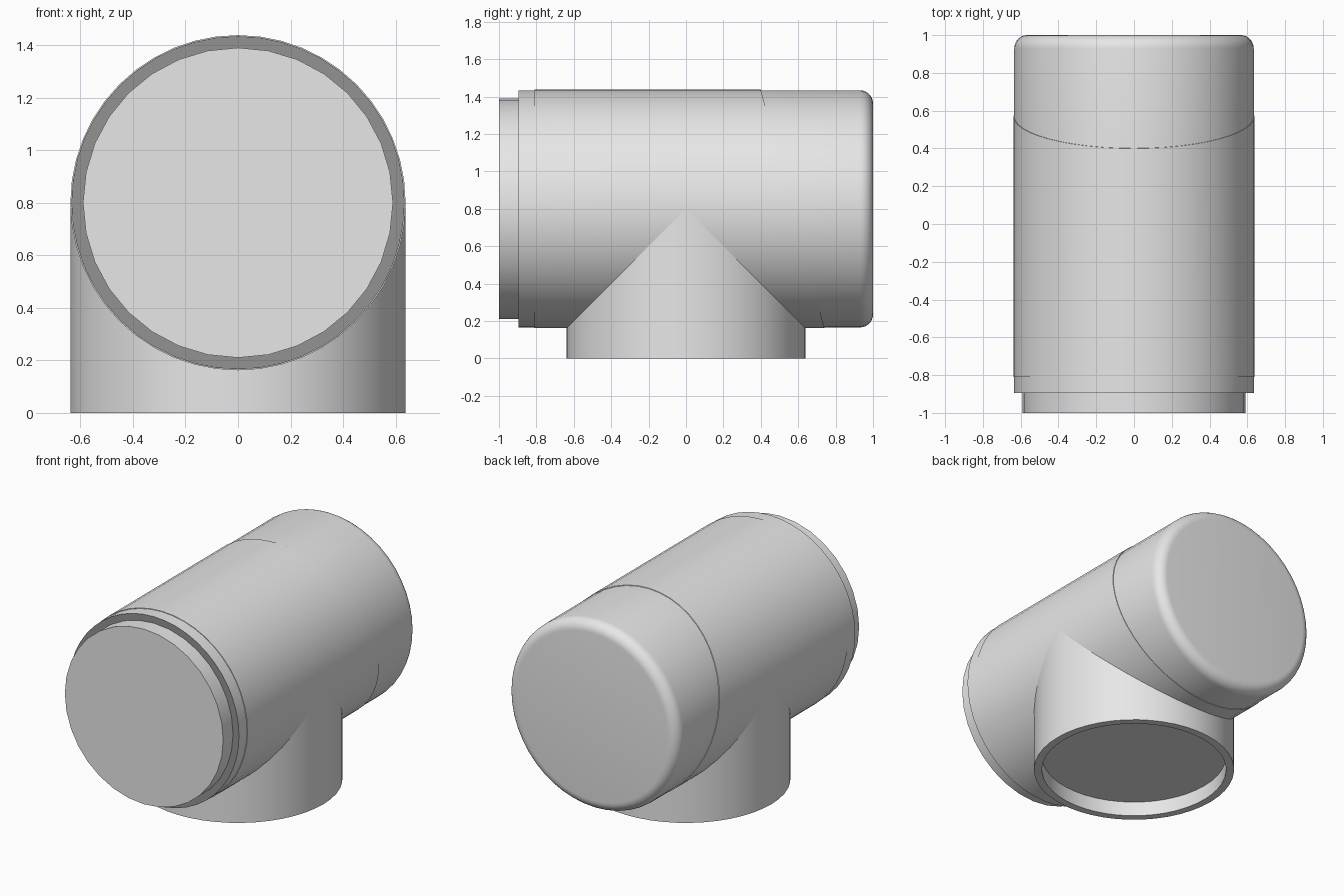
import bpy, bmesh, math

if "Cube" in bpy.data.objects:
    bpy.data.objects.remove(bpy.data.objects["Cube"])

def material(name, v):
    m = bpy.data.materials.new(name)
    m.diffuse_color = (v, v, v, 1)
    m.use_nodes = True
    m.node_tree.nodes["Principled BSDF"].inputs["Base Color"].default_value = m.diffuse_color
    return m

grey = material("light grey", 0.8)
dark = material("dark grey", 0.29)

AXIS_Z = 0.80   # height of the horizontal barrel axis
R = 0.638       # main radius

def lathe(name, profile, place, sides=48, dark_rule=None):
    """Revolve (radius, height) points; place() maps x, y, height to the scene."""
    bm = bmesh.new()
    rings = []
    for r, h in profile:
        ring = []
        for i in range(sides):
            a = 2 * math.pi * i / sides
            ring.append(bm.verts.new(place(r * math.cos(a), r * math.sin(a), h)))
        rings.append(ring)
    for a, b in zip(rings, rings[1:]):
        for i in range(sides):
            j = (i + 1) % sides
            bm.faces.new((a[i], a[j], b[j], b[i]))
    bm.faces.new(rings[0])
    bm.faces.new(rings[-1])
    bmesh.ops.recalc_face_normals(bm, faces=bm.faces)
    if dark_rule:
        for f in bm.faces:
            f.material_index = int(dark_rule(f))
    me = bpy.data.meshes.new(name)
    bm.to_mesh(me)
    bm.free()
    me.materials.append(grey)
    me.materials.append(dark)
    ob = bpy.data.objects.new(name, me)
    bpy.context.collection.objects.link(ob)
    return ob

def along_y(x, z, h):
    return (x, h, AXIS_Z + z)

def upright(x, y, h):
    return (x, y, h)

def slanted_end(x, z, h):
    # rear end of the barrel is cut on a tilted plane
    return (x, h - 0.267 * z if h > 0 else h, AXIS_Z + z)

# Main barrel with tilted rear seam
lathe("barrel", [(R, -0.81), (R, 0.57)], slanted_end)

# Front collar, its front face dark
lathe("front_collar", [(0.634, -0.895), (0.634, -0.7)], along_y,
      dark_rule=lambda f: f.calc_center_median().y < -0.89)

# Front plug
lathe("front_plug", [(0.59, -1.0), (0.59, -0.85)], along_y, 32)

# Rear cap with rounded rim
b = 0.07
arc = [(0.634 - b + b * math.cos(t), 1.0 - b + b * math.sin(t))
       for t in (math.pi / 2 * k / 7 for k in range(8))]
lathe("rear_cap", [(0.634, 0.3)] + arc, along_y)

# Downward branch with a shallow socket in its base
lathe("branch", [(0.587, 0.1), (0.587, 0.0), (R, 0.0), (R, 0.8)], upright)

# Smooth shading with sharp edges kept
for ob in bpy.context.collection.objects:
    ob.select_set(True)
    bpy.context.view_layer.objects.active = ob
bpy.ops.object.shade_smooth_by_angle(angle=math.radians(30))
